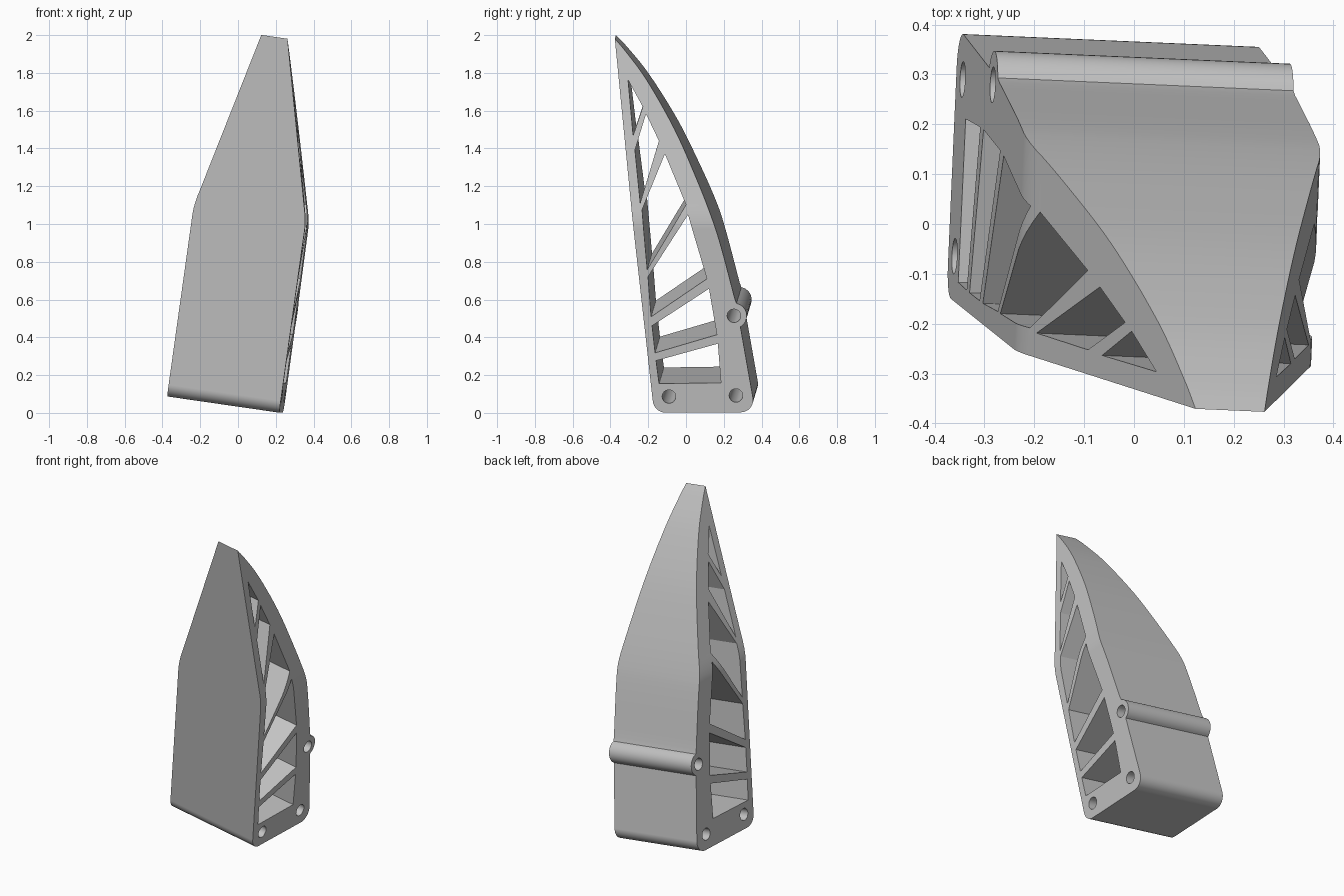
import bpy, bmesh
from math import sin, cos, radians
from mathutils import Vector, Matrix

cube = bpy.data.objects.get("Cube")
if cube:
    bpy.data.objects.remove(cube, do_unlink=True)


def arc(cy, cz, r, start, end, steps):
    """Points along a circular arc, angles in degrees."""
    angles = [radians(start + (end - start) * i / steps) for i in range(steps + 1)]
    return [(cy + r * cos(t), cz + r * sin(t)) for t in angles]


def smooth_path(points, steps=5):
    """Catmull-Rom curve through the points."""
    p = [Vector(q) for q in points]
    p = [p[0] * 2 - p[1]] + p + [p[-1] * 2 - p[-2]]
    out = []
    for a, b, c, d in zip(p, p[1:], p[2:], p[3:]):
        for i in range(steps):
            t = i / steps
            out.append((b * 2 + (c - a) * t + (a * 2 - b * 5 + c * 4 - d) * t ** 2
                        + (b * 3 - a - c * 3 + d) * t ** 3) / 2)
    return [tuple(q) for q in out] + [tuple(points[-1])]


def prism(name, outlines, depth, sideways=True):
    """Extrude closed outlines along x (sideways) or along y."""
    bm = bmesh.new()
    for pts in outlines:
        rings = [[bm.verts.new((d, p, q) if sideways else (p, d, q)) for p, q in pts]
                 for d in (-depth, depth)]
        bm.faces.new(rings[0])
        bm.faces.new(rings[1])
        n = len(pts)
        for i in range(n):
            j = (i + 1) % n
            bm.faces.new((rings[0][i], rings[0][j], rings[1][j], rings[1][i]))
    bmesh.ops.recalc_face_normals(bm, faces=bm.faces)
    mesh = bpy.data.meshes.new(name)
    bm.to_mesh(mesh)
    bm.free()
    obj = bpy.data.objects.new(name, mesh)
    bpy.context.collection.objects.link(obj)
    return obj


def boolean(target, cutter, operation):
    mod = target.modifiers.new(operation, 'BOOLEAN')
    mod.operation, mod.solver, mod.object = operation, 'EXACT', cutter
    bpy.context.view_layer.objects.active = target
    bpy.ops.object.modifier_apply(modifier=mod.name)
    bpy.data.objects.remove(cutter, do_unlink=True)


# Side outline: rounded base, hinge knuckle, curved back up to the tip
outline = arc(-.108, .068, .068, 184, 270, 8)
outline += arc(.29, .068, .066, 270, 370, 10)
outline += arc(.257, .518, .068, -60, 78, 14)
outline += smooth_path([(.262, .61), (.193, .88), (.143, 1.04), (.058, 1.25),
                        (-.057, 1.5), (-.203, 1.75), (-.316, 1.9), (-.375, 1.967)])
finger = prism("finger_body", [outline], .3)

# Width outline: straight below, narrowing above a softened knee
knee = [(.3, -.2), (.3, .98), (.298, 1.01), (.294, 1.04), (.287, 1.075),
        (.278, 1.11), (.07, 1.967), (.057, 2.02)]
taper = prism("taper_envelope", [knee + [(-x, z) for x, z in reversed(knee)]], 1, False)
# Slightly wider lower part avoids coincident side planes
for v in taper.data.vertices:
    if v.co.z < .99:
        v.co.x *= 1.0005
boolean(finger, taper, 'INTERSECT')

# Windows between the slanted ribs
windows = [
    [(-.142, .155), (.186, .16), (.171, .369), (-.157, .278)],
    [(-.162, .32), (.166, .417), (.126, .663), (-.177, .465)],
    [(-.182, .513), (.115, .716), (.017, 1.058), (-.197, .727)],
    [(-.201, .765), (.006, 1.109), (-.107, 1.372), (-.227, 1.083)],
    [(-.237, 1.118), (-.139, 1.439), (-.208, 1.579), (-.266, 1.391)],
    [(-.276, 1.466), (-.225, 1.615), (-.304, 1.754)],
]
# Pin holes in the base and knuckle
holes = [arc(y, z, .036, 0, 345, 23) for y, z in ((-.09, .086), (.265, .092), (.257, .518))]
boolean(finger, prism("openings", windows + holes, .6), 'DIFFERENCE')

# Lean the finger into its resting pose
u = Vector((.989, -.043, -.143)).normalized()
v = Vector((-u.y, u.x, 0)).normalized()
pose = Matrix((u, v, u.cross(v))).transposed().to_4x4()
finger.data.transform(Matrix.Translation((-.072, .013, .044)) @ pose)

# Plain grey plastic
grey = bpy.data.materials.new("grey_plastic")
grey.use_nodes = True
colour = (.55, .55, .55, 1)
grey.diffuse_color = colour
grey.node_tree.nodes["Principled BSDF"].inputs["Base Color"].default_value = colour
finger.data.materials.clear()
finger.data.materials.append(grey)

# Smooth curves, crisp edges
bpy.ops.object.select_all(action='DESELECT')
finger.select_set(True)
bpy.context.view_layer.objects.active = finger
bpy.ops.object.shade_smooth_by_angle(angle=radians(22))
weighted = finger.modifiers.new("even_shading", 'WEIGHTED_NORMAL')
weighted.keep_sharp = True
